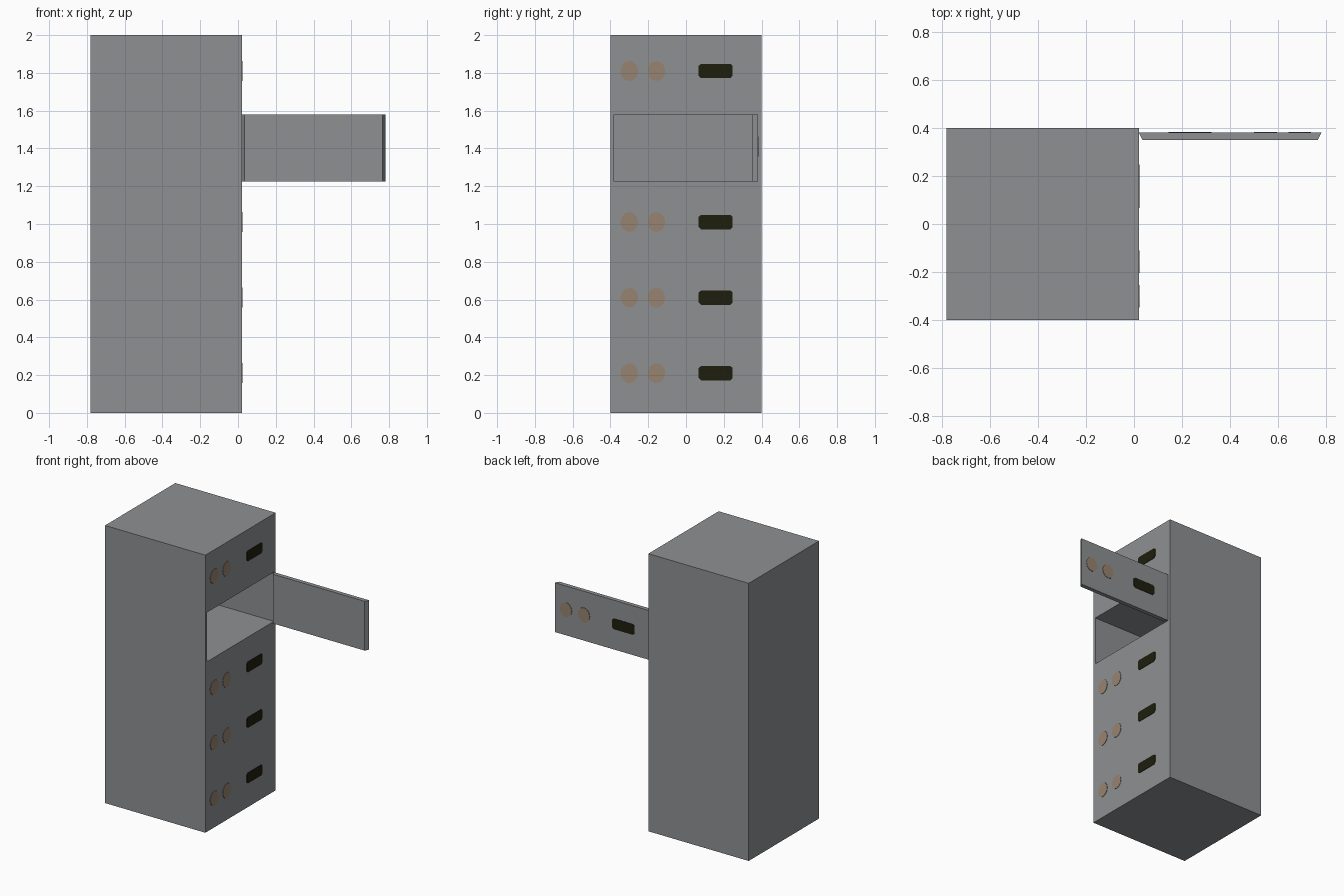
import bpy, bmesh, math
from mathutils import Matrix, Vector

if "Cube" in bpy.data.objects:
    bpy.data.objects.remove(bpy.data.objects["Cube"])

def material(name, rgb):
    m = bpy.data.materials.new(name)
    m.diffuse_color = (*rgb, 1)
    m.use_nodes = True
    m.node_tree.nodes["Principled BSDF"].inputs["Base Color"].default_value = m.diffuse_color
    return m

GREY = material("locker grey", (0.27, 0.28, 0.29))
TAN = material("faded tan", (0.31, 0.23, 0.165))
DARK = material("dark olive", (0.013, 0.013, 0.004))

def prism(name, pts, depth, mat, matrix=Matrix()):
    """Extrude a flat outline along local z, then place it."""
    bm = bmesh.new()
    face = bm.faces.new([bm.verts.new((x, y, 0)) for x, y in pts])
    ext = bmesh.ops.extrude_face_region(bm, geom=[face])
    bmesh.ops.translate(bm, vec=(0, 0, depth),
                        verts=[v for v in ext["geom"] if isinstance(v, bmesh.types.BMVert)])
    bmesh.ops.recalc_face_normals(bm, faces=bm.faces)
    bm.transform(matrix)
    me = bpy.data.meshes.new(name)
    bm.to_mesh(me)
    bm.free()
    me.materials.append(mat)
    ob = bpy.data.objects.new(name, me)
    bpy.context.collection.objects.link(ob)
    return ob

def rect(x0, x1, y0, y1):
    return [(x0, y0), (x1, y0), (x1, y1), (x0, y1)]

# Cabinet with one open compartment
body = prism("cabinet", rect(-0.78, 0.02, -0.4, 0.4), 2.0, GREY)
cutter = prism("compartment_cutter", rect(-0.76, 0.1, -0.38, 0.38), 0.355, GREY,
               Matrix.Translation((0, 0, 1.225)))
mod = body.modifiers.new("compartment", "BOOLEAN")
mod.operation, mod.solver, mod.object = "DIFFERENCE", "EXACT", cutter
bpy.context.view_layer.objects.active = body
body.select_set(True)
bpy.ops.object.modifier_apply(modifier=mod.name)
bpy.data.objects.remove(cutter)

# Open door with chamfered side edges
prism("open_door", [(0.02, 0.38), (0.035, 0.35), (0.765, 0.35), (0.78, 0.38)], 0.355, GREY,
      Matrix.Translation((0, 0, 1.225)))

# Outlines of the painted door details (u across the door, v up)
def dot(u):
    return [(u + 0.047 * math.cos(a), 0.053 * math.sin(a))
            for a in (i * math.tau / 12 for i in range(12))]

SLOT = [(0.08, -0.038), (0.235, -0.038), (0.247, -0.025), (0.247, 0.028),
        (0.235, 0.038), (0.08, 0.038), (0.067, 0.028), (0.067, -0.025)]

def door_details(label, matrix):
    for i, u in enumerate((-0.3, -0.157)):
        prism(f"{label}_dot_{i + 1}", dot(u), 0.003, TAN, matrix)
    prism(f"{label}_handle_slot", SLOT, 0.003, DARK, matrix)

# Closed doors: u -> +y, v -> +z, facing +x
facing_x = Matrix(((0, 0, 1, 0), (1, 0, 0, 0), (0, 1, 0, 0), (0, 0, 0, 1)))
for n, z in enumerate((0.21, 0.61, 1.01, 1.81)):
    door_details(f"door_{n + 1}", Matrix.Translation((0.02, 0, z)) @ facing_x)

# Open door: the same details swung round to face +y
door_details("open_door", Matrix.Translation((0.39, 0.38, 1.41))
             @ Matrix.Rotation(math.pi / 2, 4, "Z") @ facing_x)
